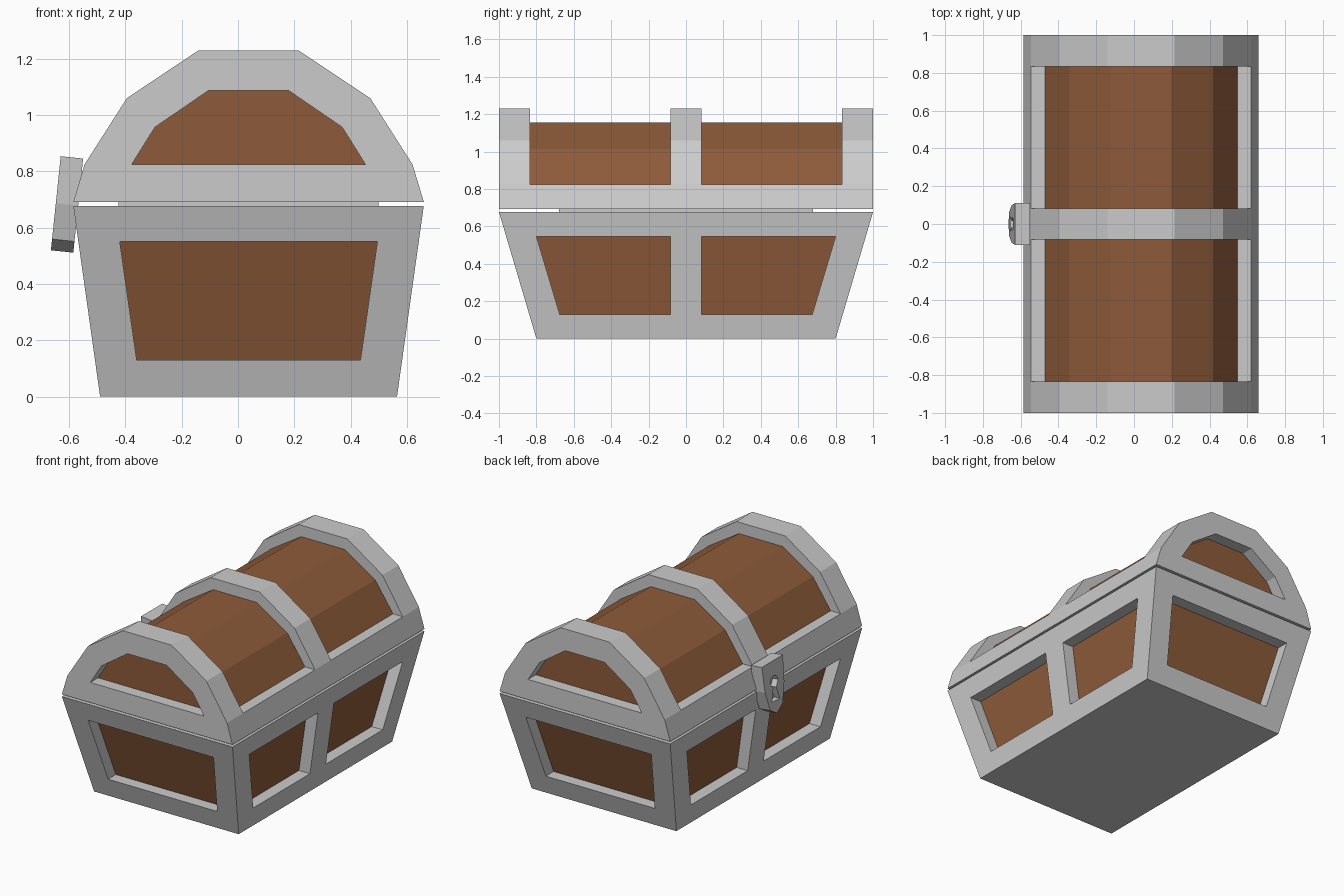
import bpy, bmesh, math
from mathutils import Matrix

if "Cube" in bpy.data.objects:
    bpy.data.objects.remove(bpy.data.objects["Cube"])

CX = 0.0375            # chest body centre in x (the lock balances the overall width)
H = 0.677              # height of the base
DEPTH = 0.08           # how far the wooden panels sit back

wood = bpy.data.materials.new("wood")
wood.diffuse_color = (0.27, 0.105, 0.042, 1)
wood.use_nodes = True
wood.node_tree.nodes["Principled BSDF"].inputs["Base Color"].default_value = wood.diffuse_color


def loft(name, lofts, mat=None):
    """One object made of solids, each joining two rings of equal point count."""
    bm = bmesh.new()
    for ring_a, ring_b in lofts:
        a = [bm.verts.new(p) for p in ring_a]
        b = [bm.verts.new(p) for p in ring_b]
        bm.faces.new(a)
        bm.faces.new(b[::-1])
        for i in range(len(a)):
            j = (i + 1) % len(a)
            bm.faces.new((a[i], b[i], b[j], a[j]))
    bmesh.ops.recalc_face_normals(bm, faces=bm.faces)
    mesh = bpy.data.meshes.new(name)
    bm.to_mesh(mesh)
    bm.free()
    obj = bpy.data.objects.new(name, mesh)
    bpy.context.collection.objects.link(obj)
    if mat:
        mesh.materials.append(mat)
    return obj


def cut(obj, lofts):
    cutter = loft("cutter", lofts)
    mod = obj.modifiers.new("cut", 'BOOLEAN')
    mod.operation = 'DIFFERENCE'
    mod.solver = 'EXACT'
    mod.object = cutter
    bpy.context.view_layer.objects.active = obj
    bpy.ops.object.modifier_apply(modifier=mod.name)
    bpy.data.objects.remove(cutter, do_unlink=True)


def shift(ring, axis, d):
    return [tuple(c + (d if k == axis else 0) for k, c in enumerate(p)) for p in ring]


def along_y(profile, y0, y1):
    return [(x, y0, z) for x, z in profile], [(x, y1, z) for x, z in profile]


def arch(pts):
    """Mirror half-width/height points about the chest centre line."""
    return [(CX + x, z) for x, z in pts] + [(CX - x, z) for x, z in reversed(pts)]


def recess(ring, axis, sign):
    """Cutter and panel solids for an outline lying on an outer face."""
    cutter = (shift(ring, axis, sign * 0.06), shift(ring, axis, -sign * (DEPTH + 0.02)))
    panel = (shift(ring, axis, -sign * DEPTH), shift(ring, axis, -sign * (DEPTH + 0.02)))
    return cutter, panel


# Base: flared box
def half_x(z):
    return 0.5275 + 0.095 * z / H


def half_y(z):
    return 0.80 + 0.20 * z / H


def base_ring(z):
    return [(CX + sx * half_x(z), sy * half_y(z), z)
            for sx, sy in ((-1, -1), (1, -1), (1, 1), (-1, 1))]


base = loft("base_frame", [(base_ring(0), base_ring(H))])

# Base panels: one on each end, two on each long side
end_outline = arch([(0.3975, 0.13), (0.4575, 0.55)])
side_outline = [(0.083, 0.13), (0.675, 0.13), (0.80, 0.547), (0.083, 0.547)]
cutters, panels = [], []
for s in (-1, 1):
    rings = [([(x, s * half_y(z), z) for x, z in end_outline], 1)]
    for t in (-1, 1):
        rings.append(([(CX + s * half_x(z), t * y, z) for y, z in side_outline], 0))
    for ring, axis in rings:
        c, p = recess(ring, axis, s)
        cutters.append(c)
        panels.append(p)
cut(base, cutters)
loft("base_panels", panels, wood)

# Inner lip seen in the gap under the lid
loft("inner_lip", [([(CX + sx * 0.4625, sy * 0.68, z)
                     for sx, sy in ((-1, -1), (1, -1), (1, 1), (-1, 1))]
                    for z in (0.66, 0.71))])

# Lid frame: arched bar, cut away between the three hoops and on both ends
lid_profile = arch([(0.6225, 0.692), (0.5825, 0.825), (0.4325, 1.06), (0.1775, 1.23)])
lid = loft("lid_frame", [along_y(lid_profile, -1, 1)])
bays = [(-0.833, -0.083), (0.083, 0.833)]
block = arch([(0.8, 0.825), (0.8, 1.4)])
cutters = [along_y(block, a, b) for a, b in bays]
end_arch = arch([(0.415, 0.825), (0.3325, 0.957), (0.1425, 1.087)])
panels = []
for s in (-1, 1):
    c, p = recess([(x, s, z) for x, z in end_arch], 1, s)
    cutters.append(c)
    panels.append(p)
cut(lid, cutters)
loft("lid_end_panels", panels, wood)

# Wooden vaults between the hoops
vault = arch([(0.51, 0.80), (0.51, 0.825), (0.38, 1.015), (0.16, 1.155)])
loft("lid_vaults", [along_y(vault, a, b) for a, b in bays], wood)

# Lock: tilted shield plate with a keyhole
half = [(0.11, 0.168), (0.10, 0.0), (0.065, -0.128)]
shield = half + [(0, -0.168)] + [(-y, z) for y, z in reversed(half)]
lock = loft("lock_plate", [[[(x, y, z) for y, z in shield] for x in (-0.04, 0.04)]])
hole = [(0.04 * math.cos(math.radians(a)), 0.035 + 0.04 * math.sin(math.radians(a)))
        for a in range(-45, 226, 45)]
hole = [(0.015, -0.005)] + hole[1:-1] + [(-0.015, -0.005), (-0.04, -0.085), (0.04, -0.085)]
cut(lock, [[[(x, y, z) for y, z in hole] for x in (-0.08, 0.0)]])
lock.data.transform(Matrix.Translation((-0.6075, 0, 0.6825)) @ Matrix.Rotation(0.104, 4, 'Y'))
